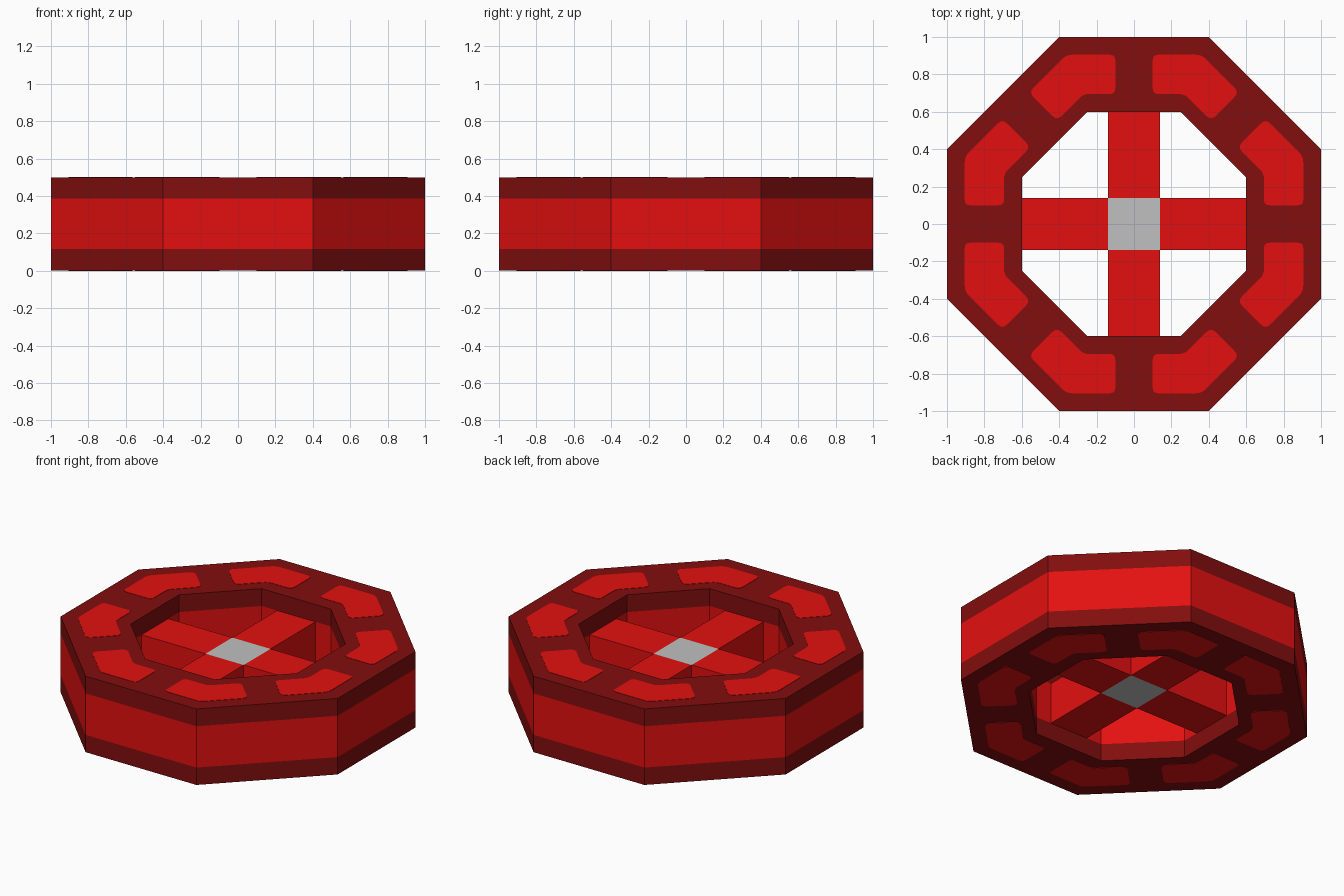
import bpy, bmesh
from mathutils import Vector

if "Cube" in bpy.data.objects:
    bpy.data.objects.remove(bpy.data.objects["Cube"])


def material(name, rgb):
    m = bpy.data.materials.new(name)
    m.diffuse_color = (*rgb, 1)
    m.use_nodes = True
    m.node_tree.nodes["Principled BSDF"].inputs["Base Color"].default_value = m.diffuse_color
    return m


BRIGHT = material("bright red", (0.77, 0.0052, 0.0052))
DARK = material("dark red", (0.223, 0.0044, 0.0044))
GREY = material("hub grey", (0.527, 0.527, 0.527))

H, SKIN = 0.5, 0.002          # total height, thickness of painted pads
LOW, HIGH = 0.115, 0.385      # limits of the bright band


def finish(bm, name, mats):
    bmesh.ops.recalc_face_normals(bm, faces=bm.faces)
    me = bpy.data.meshes.new(name)
    bm.to_mesh(me)
    bm.free()
    for m in mats:
        me.materials.append(m)
    ob = bpy.data.objects.new(name, me)
    bpy.context.collection.objects.link(ob)
    return ob


def octagon(a, b):
    return [(a, -b), (a, b), (b, a), (-b, a), (-a, b), (-a, -b), (-b, -a), (b, -a)]


def box(name, lo, hi, mat):
    bm = bmesh.new()
    bmesh.ops.create_cube(bm, size=1)
    lo, hi = Vector(lo), Vector(hi)
    for v in bm.verts:
        v.co = (lo + hi) / 2 + v.co * (hi - lo)
    return finish(bm, name, [mat])


def rounded(points, radii, steps=4):
    """Round polygon corners with small quadratic curves."""
    out = []
    n = len(points)
    for i, r in enumerate(radii):
        p = Vector(points[i])
        a = p + (Vector(points[i - 1]) - p).normalized() * r
        b = p + (Vector(points[(i + 1) % n]) - p).normalized() * r
        for k in range(steps + 1):
            t = k / steps
            out.append(a * (1 - t) ** 2 + p * 2 * t * (1 - t) + b * t * t)
    return out


# Octagonal ring: one closed cross-section swept round, bands coloured by height
bm = bmesh.new()
outer, inner = octagon(1, 0.4), octagon(0.6, 0.25)
levels = [SKIN, LOW, HIGH, H - SKIN]
section = [(outer, z) for z in levels] + [(inner, z) for z in reversed(levels)]
loops = [[bm.verts.new((x, y, z)) for x, y in shape] for shape, z in section]
for j in range(len(loops)):
    a, b = loops[j], loops[(j + 1) % len(loops)]
    for i in range(8):
        k = (i + 1) % 8
        f = bm.faces.new((a[i], a[k], b[k], b[i]))
        f.material_index = 1 if LOW < f.calc_center_median().z < HIGH else 0
finish(bm, "octagonal_ring", [DARK, BRIGHT])

# Painted bent pads on the top and bottom of the ring
pad = rounded([(0.10, 0.905), (0.361, 0.905), (0.5625, 0.704),
               (0.412, 0.553), (0.27, 0.695), (0.10, 0.695)],
              [0.03, 0.03, 0.035, 0.035, 0.03, 0.03])
for side, z0 in (("top", H - SKIN), ("bottom", 0)):
    bm = bmesh.new()
    for turn in range(4):
        for mirror in (1, -1):
            pts = [(p.x * mirror, p.y) for p in pad]
            for _ in range(turn):
                pts = [(-y, x) for x, y in pts]
            lower = [bm.verts.new((x, y, z0)) for x, y in pts]
            upper = [bm.verts.new((x, y, z0 + SKIN)) for x, y in pts]
            bm.faces.new(lower)
            bm.faces.new(upper)
            for i in range(len(pts)):
                k = (i + 1) % len(pts)
                bm.faces.new((lower[i], lower[k], upper[k], upper[i]))
    finish(bm, side + "_pads", [BRIGHT])

# Cross of four spokes with a square hub
W = 0.138
box("hub", (-W, -W, LOW), (W, W, HIGH), GREY)
box("spoke_right", (W, -W, LOW), (0.6, W, HIGH), BRIGHT)
box("spoke_left", (-0.6, -W, LOW), (-W, W, HIGH), BRIGHT)
box("spoke_back", (-W, W, LOW), (W, 0.6, HIGH), BRIGHT)
box("spoke_front", (-W, -0.6, LOW), (W, -W, HIGH), BRIGHT)
